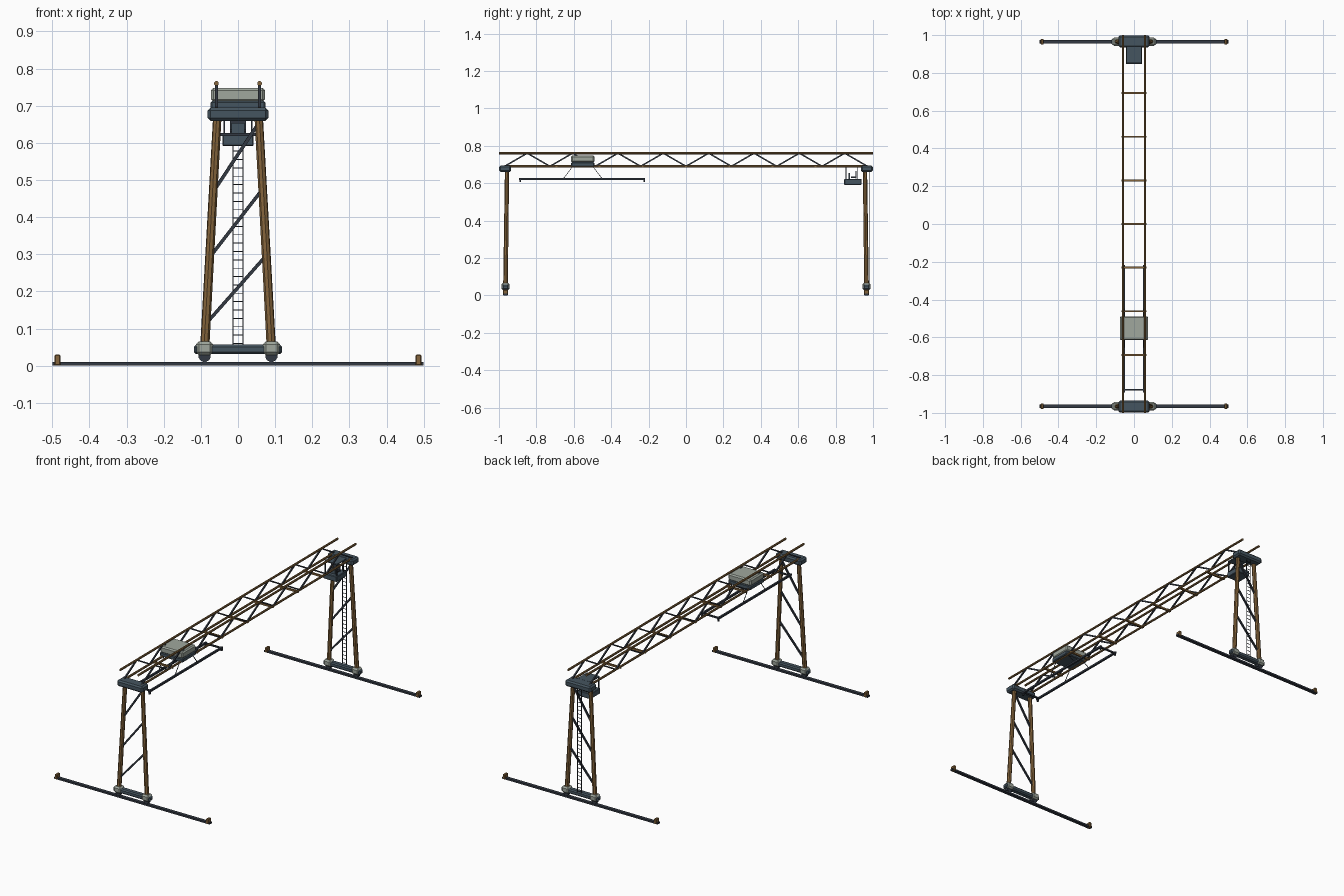
import bpy
import bmesh
from mathutils import Vector, Matrix

cube = bpy.data.objects.get("Cube")
if cube:
    bpy.data.objects.remove(cube, do_unlink=True)


def material(name, rgb):
    m = bpy.data.materials.new(name)
    m.use_nodes = True
    m.diffuse_color = (*rgb, 1)
    m.node_tree.nodes["Principled BSDF"].inputs["Base Color"].default_value = (*rgb, 1)
    return m


BROWN = material("weathered brown", (0.235, 0.13, 0.045))
STEEL = material("blue grey steel", (0.06, 0.09, 0.115))
DARK = material("dark steel", (0.032, 0.04, 0.054))
PALE = material("pale grey", (0.35, 0.39, 0.34))


def finish(name, bm, mat, bevel=0):
    bmesh.ops.recalc_face_normals(bm, faces=bm.faces)
    mesh = bpy.data.meshes.new(name)
    bm.to_mesh(mesh)
    bm.free()
    mesh.materials.append(mat)
    obj = bpy.data.objects.new(name, mesh)
    bpy.context.collection.objects.link(obj)
    if bevel:
        mod = obj.modifiers.new("Bevel", "BEVEL")
        mod.width = bevel
        mod.segments = 1
    return obj


def add_box(bm, center, size):
    mat = Matrix.Translation(center) @ Matrix.Diagonal((*size, 1))
    bmesh.ops.create_cube(bm, size=1, matrix=mat)


def box(name, center, size, mat, bevel=0):
    bm = bmesh.new()
    add_box(bm, center, size)
    return finish(name, bm, mat, bevel)


def add_bar(bm, a, b, r, sides=4, r_end=None):
    """Prism between two points; r is the distance to its corners."""
    a, b = Vector(a), Vector(b)
    d = b - a
    turn = Matrix.Rotation(3.14159 / sides, 4, "Z")
    mat = Matrix.Translation((a + b) / 2) @ d.to_track_quat("Z", "Y").to_matrix().to_4x4() @ turn
    bmesh.ops.create_cone(bm, cap_ends=True, segments=sides, radius1=r,
                          radius2=r_end or r, depth=d.length, matrix=mat)


def bars(name, pairs, r, mat, sides=4, r_end=None):
    bm = bmesh.new()
    for a, b in pairs:
        add_bar(bm, a, b, r, sides, r_end)
    return finish(name, bm, mat)


SIDES = (-1, 1)
CHORD_X, LOW_Z, HIGH_Z = 0.058, 0.69, 0.76

# Rails, end stops, bogies and towers at both ends
for e, end in ((-1, "front"), (1, "back")):
    y = 0.965 * e
    box(end + "_rail", (0, y, 0.005), (1, 0.02, 0.01), DARK)
    box(end + "_bogie_beam", (0, y, 0.044), (0.238, 0.034, 0.026), STEEL, 0.006)
    box(end + "_tower_cap", (0, 0.967 * e, 0.677), (0.164, 0.064, 0.036), STEEL, 0.008)
    for s, side in ((-1, "right"), (1, "left")):
        tag = end + "_" + side
        box(tag + "_end_stop", (0.486 * s, y, 0.015), (0.016, 0.028, 0.03), BROWN, 0.003)
        box(tag + "_wheel_housing", (0.09 * s, y, 0.047), (0.046, 0.044, 0.037), PALE, 0.008)
        bars(tag + "_wheel", [((0.09 * s, y - 0.01, 0.027), (0.09 * s, y + 0.01, 0.027))],
             0.017, DARK, 12)
        bars(tag + "_leg", [((0.089 * s, y, 0.06), (0.056 * s, 0.957 * e, 0.665))],
             0.0125, BROWN, 8, 0.0115)
    bars(end + "_tower_braces",
         [((-0.08, 0.963 * e, 0.12), (0.07, 0.961 * e, 0.29)),
          ((-0.07, 0.961 * e, 0.30), (0.066, 0.959 * e, 0.475)),
          ((-0.062, 0.959 * e, 0.475), (0.06, 0.957 * e, 0.66))], 0.0065, DARK)

# Bridge trusses: chords, zigzag webs and cross ties
bars("top_chords", [((s * CHORD_X, -1, HIGH_Z), (s * CHORD_X, 1, HIGH_Z)) for s in SIDES],
     0.0065, BROWN, 8)
bars("bottom_chords", [((s * CHORD_X, -0.97, LOW_Z), (s * CHORD_X, 0.97, LOW_Z)) for s in SIDES],
     0.0065, BROWN, 8)
COUNT = 16
nodes = [(-0.97 + 1.94 * i / COUNT, HIGH_Z if i % 2 else LOW_Z) for i in range(COUNT + 1)]
bars("truss_webs", [((s * CHORD_X, *p), (s * CHORD_X, *q))
                    for s in SIDES for p, q in zip(nodes, nodes[1:])], 0.0055, DARK)
bars("cross_ties", [((-0.066, 0.231 * i, 0.689), (0.066, 0.231 * i, 0.689))
                    for i in range(-3, 4)], 0.007, BROWN)

# Trolley
TY = -0.552
box("trolley_frame", (0, TY, 0.7), (0.147, 0.124, 0.024), STEEL, 0.004)
box("trolley_housing", (0, TY, 0.729), (0.146, 0.126, 0.038), PALE, 0.007)

# Hanging spreader with cables and end hooks
SX, SZ, Y0, Y1 = 0.052, 0.622, -0.892, -0.218
bars("spreader_beams", [((s * SX, Y0, SZ), (s * SX, Y1, SZ)) for s in SIDES], 0.0075, DARK)
bars("spreader_crossbars", [((-SX, y, SZ), (SX, y, SZ))
                            for y in (Y0 + 0.014, Y1 - 0.01)], 0.006, DARK)
bm = bmesh.new()
for s in SIDES:
    for y in (Y0 + 0.006, Y1 - 0.006):
        add_box(bm, (s * SX, y, 0.613), (0.009, 0.009, 0.016))
finish("spreader_hooks", bm, DARK)
bars("hoist_cables", [((s * SX, TY + t * 0.052, 0.692), (s * SX, TY + t * 0.105, SZ))
                      for s in SIDES for t in SIDES], 0.002, DARK)

# Operator cab with open frame, roof, seat and console
box("cab_floor", (0, 0.892, 0.607), (0.084, 0.092, 0.032), STEEL, 0.003)
box("cab_roof", (0, 0.896, 0.691), (0.08, 0.088, 0.006), STEEL)
CX, CY0, CY1 = 0.037, 0.855, 0.918
bars("cab_posts", [((s * CX, y, 0.62), (s * CX, y, 0.69))
                   for s in SIDES for y in (CY0, CY1)], 0.003, DARK)
box("seat_back", (0, 0.908, 0.646), (0.044, 0.006, 0.04), DARK)
box("seat_cushion", (0, 0.895, 0.632), (0.044, 0.026, 0.007), DARK)
box("console", (0, 0.872, 0.638), (0.036, 0.008, 0.032), STEEL)

# Ladder on the back tower
LX, LY = 0.013, 0.979
rungs = [((-LX, LY, 0.06 + 0.0225 * i), (LX, LY, 0.06 + 0.0225 * i)) for i in range(27)]
rails = [((s * LX, LY, 0.05), (s * LX, LY, 0.665)) for s in SIDES]
bars("ladder", rungs + rails, 0.0017, DARK)
